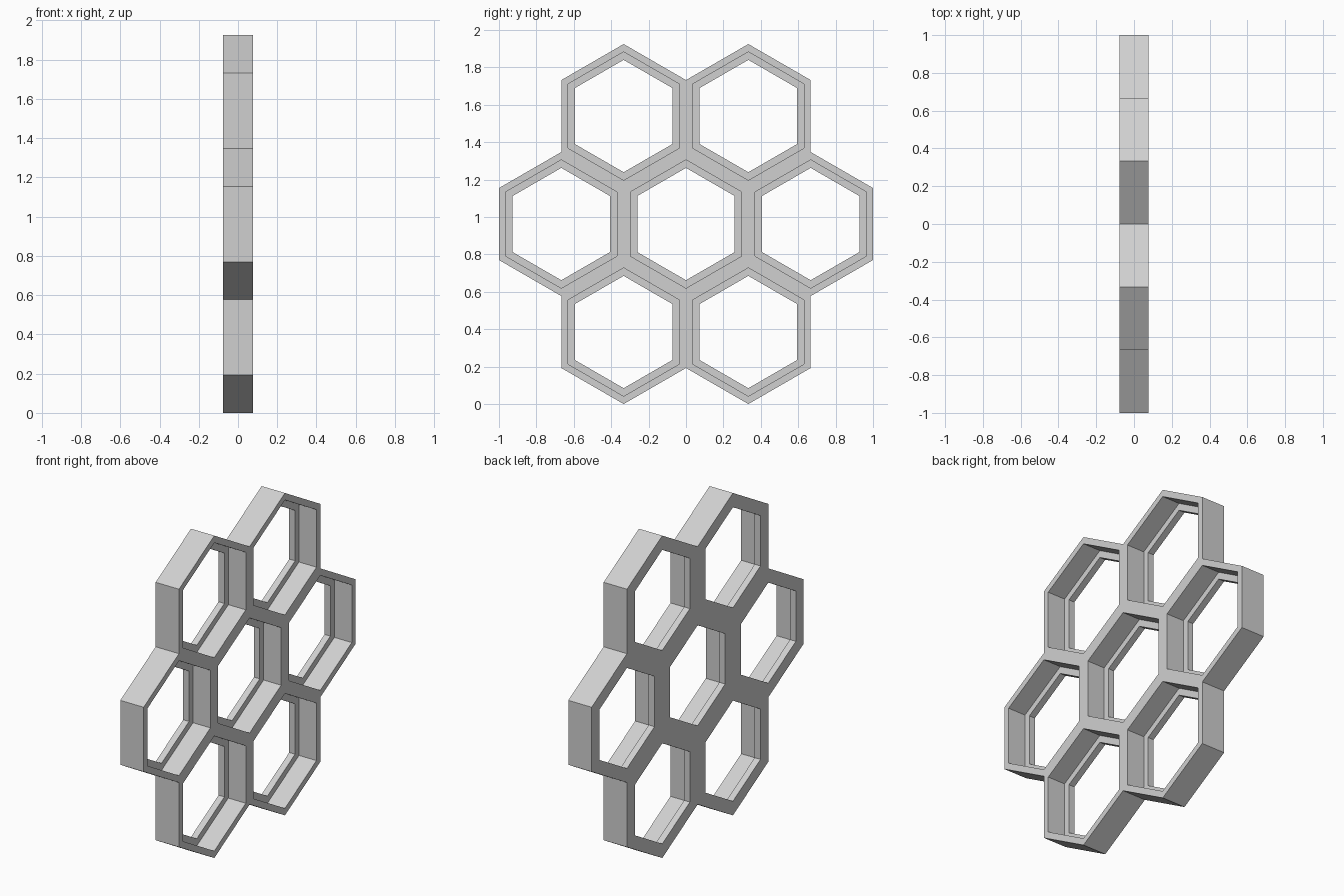
import bpy
import bmesh
import math

if "Cube" in bpy.data.objects:
    bpy.data.objects.remove(bpy.data.objects["Cube"], do_unlink=True)

APOTHEM = 1 / 3          # half the spacing between neighbouring cells
WIDE, NARROW = 0.297, 0.26   # opening apothems in front of and at the lip
HALF = 0.077             # half thickness along x
LIP = -HALF + 0.0385     # x of the lip's ledge
ROW = APOTHEM * math.sqrt(3)
MID_Z = ROW + APOTHEM / math.cos(math.pi / 6)

grey = bpy.data.materials.new("light grey")
grey.use_nodes = True
colour = (0.63, 0.63, 0.63, 1)
grey.diffuse_color = colour
grey.node_tree.nodes["Principled BSDF"].inputs["Base Color"].default_value = colour

# Seven cells: a centre and its six neighbours
centres = [(0, MID_Z)]
for k in range(6):
    a = math.radians(60 * k)
    centres.append((2 * APOTHEM * math.cos(a), MID_Z + 2 * APOTHEM * math.sin(a)))

bm = bmesh.new()


def hexagon(centre, apothem, x):
    """Pointed-top hexagon of vertices in the plane at x."""
    r = apothem / math.cos(math.pi / 6)
    angles = [math.radians(30 + 60 * i) for i in range(6)]
    return [bm.verts.new((x, centre[0] + r * math.cos(a), centre[1] + r * math.sin(a)))
            for a in angles]


# Each cell: open rim, wide wall, lip ledge, narrow wall, back rim
for c in centres:
    rings = [hexagon(c, ap, x) for ap, x in (
        (APOTHEM, HALF), (WIDE, HALF), (WIDE, LIP),
        (NARROW, LIP), (NARROW, -HALF), (APOTHEM, -HALF))]
    for r0, r1 in zip(rings, rings[1:]):
        for i in range(6):
            j = (i + 1) % 6
            bm.faces.new((r0[i], r0[j], r1[j], r1[i]))
    # Outer walls only on sides without a neighbouring cell
    for i in range(6):
        j = (i + 1) % 6
        a = math.radians(60 * (i + 1))
        n = (c[0] + 2 * APOTHEM * math.cos(a), c[1] + 2 * APOTHEM * math.sin(a))
        if not any(math.dist(n, o) < 0.01 for o in centres):
            bm.faces.new((rings[5][i], rings[5][j], rings[0][j], rings[0][i]))

bmesh.ops.remove_doubles(bm, verts=bm.verts[:], dist=0.0005)
bmesh.ops.recalc_face_normals(bm, faces=bm.faces[:])

mesh = bpy.data.meshes.new("honeycomb_frame")
bm.to_mesh(mesh)
bm.free()
mesh.materials.append(grey)
frame = bpy.data.objects.new("honeycomb_frame", mesh)
bpy.context.collection.objects.link(frame)
